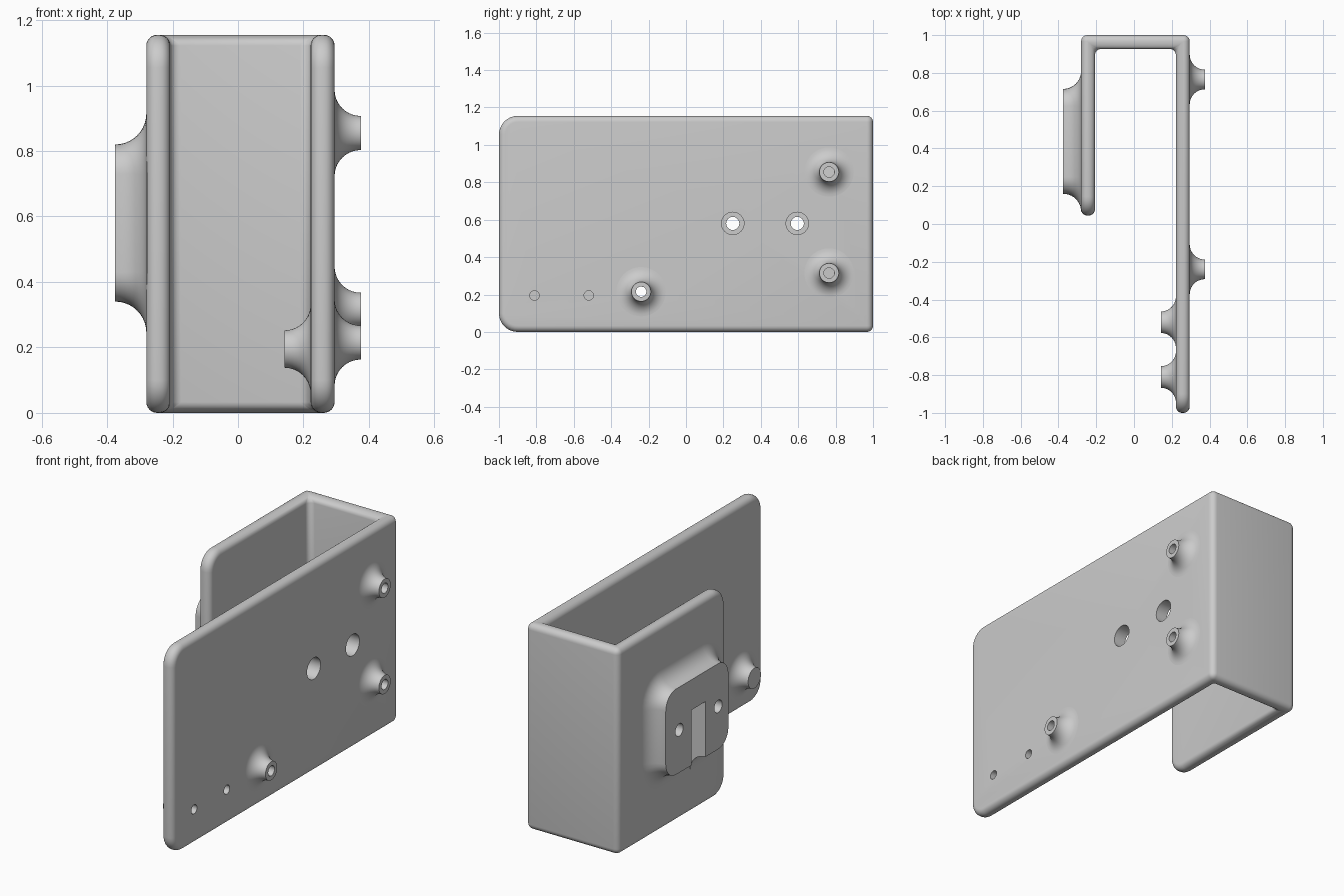
import bpy, bmesh, math
from mathutils import Matrix, Vector

if "Cube" in bpy.data.objects:
    bpy.data.objects.remove(bpy.data.objects["Cube"], do_unlink=True)

grey = bpy.data.materials.new("plain_grey")
grey.use_nodes = True
colour = (0.6, 0.6, 0.6, 1)
grey.diffuse_color = colour
grey.node_tree.nodes["Principled BSDF"].inputs["Base Color"].default_value = colour

HEIGHT, THICK = 1.155, 0.073
OUT_L, OUT_R = 0.295, -0.28          # outer faces of long and short wall


def make(name, bm):
    bmesh.ops.recalc_face_normals(bm, faces=bm.faces)
    mesh = bpy.data.meshes.new(name)
    bm.to_mesh(mesh)
    bm.free()
    mesh.materials.append(grey)
    ob = bpy.data.objects.new(name, mesh)
    bpy.context.collection.objects.link(ob)
    return ob


def select(ob):
    bpy.ops.object.select_all(action='DESELECT')
    ob.select_set(True)
    bpy.context.view_layer.objects.active = ob


def smooth(ob):
    select(ob)
    bpy.ops.object.shade_smooth_by_angle(angle=math.radians(35))


def cut(ob, cutter):
    select(ob)
    mod = ob.modifiers.new("cut", 'BOOLEAN')
    mod.operation, mod.solver, mod.object = 'DIFFERENCE', 'EXACT', cutter
    bpy.ops.object.modifier_apply(modifier=mod.name)
    bpy.data.objects.remove(cutter, do_unlink=True)


def drill(ob, x0, x1, y, z, r):
    bm = bmesh.new()
    place = Matrix.Translation(((x0 + x1) / 2, y, z)) @ Matrix.Rotation(math.pi / 2, 4, 'Y')
    bmesh.ops.create_cone(bm, cap_ends=True, segments=32, radius1=r, radius2=r,
                          depth=x1 - x0, matrix=place)
    cut(ob, make("drill_cutter", bm))


# U-shaped bracket body with rounded front corners
def bracket():
    il, ir, back = OUT_L - THICK, OUT_R + THICK, 1 - THICK
    plan = [(OUT_L, -1), (OUT_L, 1), (OUT_R, 1), (OUT_R, 0.045),
            (ir, 0.045), (ir, back), (il, back), (il, -1)]
    bm = bmesh.new()
    face = bm.faces.new([bm.verts.new((x, y, 0)) for x, y in plan])
    ext = bmesh.ops.extrude_face_region(bm, geom=[face])
    bmesh.ops.translate(bm, vec=(0, 0, HEIGHT),
                        verts=[g for g in ext["geom"] if isinstance(g, bmesh.types.BMVert)])
    corners = [e for e in bm.edges if all(v.co.y < 0.1 for v in e.verts)
               and abs(e.verts[0].co.x - e.verts[1].co.x) > 0.01]
    bmesh.ops.bevel(bm, geom=corners, offset=0.1, segments=8, profile=0.5, affect='EDGES')
    ob = make("bracket_body", bm)
    select(ob)
    mod = ob.modifiers.new("round", 'BEVEL')
    mod.width, mod.segments, mod.limit_method = 0.033, 6, 'ANGLE'
    mod.angle_limit, mod.use_clamp_overlap = math.radians(30), False
    bpy.ops.object.modifier_apply(modifier=mod.name)
    return ob


# Round boss with a concave flared foot; 'bore' is the hole profile
def boss(name, x, side, y, z, r, height, bore):
    steps = 10
    profile = list(bore)
    for i in range(steps + 1):
        a = math.pi / 2 * i / steps
        profile.append((r + height * (1 - math.cos(a)), height * (1 - math.sin(a))))
    bm = bmesh.new()
    vs = [bm.verts.new((h, rad, 0)) for rad, h in profile]
    es = [bm.edges.new(p) for p in zip(vs, vs[1:])]
    bmesh.ops.spin(bm, geom=vs + es, cent=(0, 0, 0), axis=(1, 0, 0),
                   angle=math.tau, steps=40)
    bmesh.ops.remove_doubles(bm, verts=bm.verts, dist=0.0005)
    for v in bm.verts:
        v.co = Vector((x + side * v.co.x, y + v.co.y, z + v.co.z))
    ob = make(name, bm)
    smooth(ob)


# Flared mounting pad: rounded rectangles lofted along a concave arc
def pad():
    cy, cz, hy, hz, corner, height = 0.4375, 0.58, 0.2775, 0.24, 0.09, 0.095
    arc = [math.pi / 2 * i / 10 for i in range(11)]
    levels = [(height * (1 - math.cos(a)), height * (1 - math.sin(a))) for a in arc]
    levels.append((height, -0.01))
    bm = bmesh.new()
    loops = []
    for grow, h in levels:
        loop = []
        for q, (sy, sz) in enumerate([(1, 1), (-1, 1), (-1, -1), (1, -1)]):
            for i in range(9):
                a = math.pi / 2 * (q + i / 8)
                loop.append(bm.verts.new((OUT_R - h,
                            cy + sy * (hy - corner) + (corner + grow) * math.cos(a),
                            cz + sz * (hz - corner) + (corner + grow) * math.sin(a))))
        loops.append(loop)
    for a, b in zip(loops, loops[1:]):
        for i in range(len(a)):
            j = (i + 1) % len(a)
            bm.faces.new((a[i], a[j], b[j], b[i]))
    bm.faces.new(loops[0])
    bm.faces.new(loops[-1])
    ob = make("mounting_pad", bm)
    # Vertical slot open at the bottom
    bm = bmesh.new()
    bmesh.ops.create_cube(bm, size=1, matrix=Matrix.Translation((-0.36, 0.425, 0.4))
                          @ Matrix.Diagonal((0.2, 0.125, 0.5, 1)))
    cut(ob, make("slot_cutter", bm))
    return ob


body = bracket()
mount = pad()

# Screw holes in the pad, with wider access holes in the long wall
for y in (0.25, 0.595):
    drill(body, 0.1, 0.4, y, 0.58, 0.06)
    drill(body, -0.5, -0.1, y, 0.58, 0.035)
    drill(mount, -0.5, -0.1, y, 0.58, 0.035)

# Outer standoffs with through holes
hole, tall = 0.028, 0.08
for i, (y, z) in enumerate([(0.765, 0.855), (0.765, 0.315), (-0.24, 0.215)]):
    drill(body, 0.1, 0.4, y, z, hole)
    boss(f"outer_standoff_{i + 1}", OUT_L, 1, y, z, 0.052, tall, [(hole, 0), (hole, tall)])

# Inner standoffs with blind holes from the outside
hole = 0.025
for i, y in enumerate((-0.81, -0.52)):
    drill(body, 0.1, 0.4, y, 0.195, hole)
    boss(f"inner_standoff_{i + 1}", OUT_L - THICK, -1, y, 0.195, 0.057, tall,
         [(hole, 0), (hole, 0.05), (0, 0.05), (0, tall)])

smooth(body)
smooth(mount)
